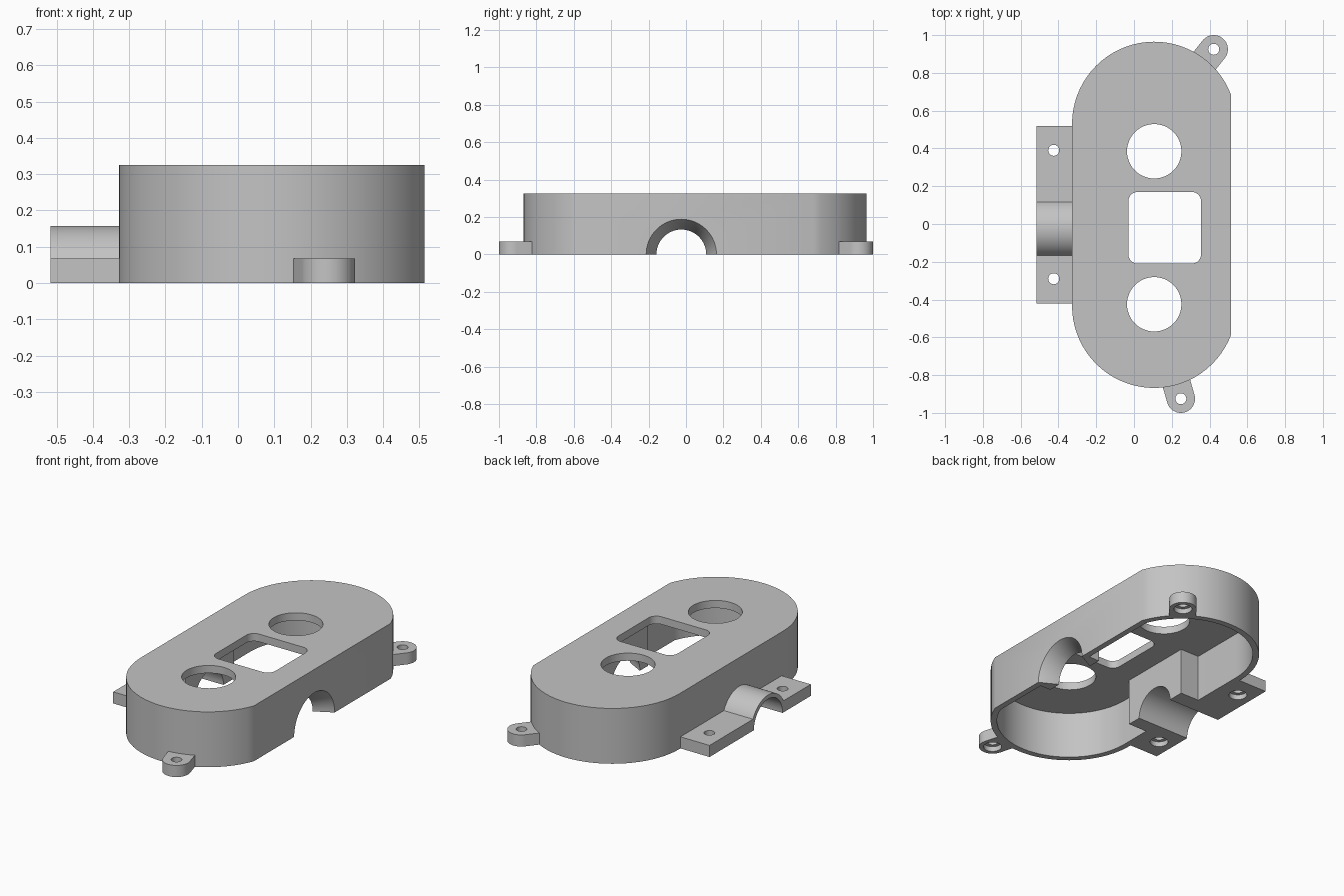
import bpy, bmesh
from math import sin, cos, acos, asin, pi, atan2
from mathutils import Matrix, Vector

old = bpy.data.objects.get("Cube")
if old:
    bpy.data.objects.remove(old, do_unlink=True)

grey = bpy.data.materials.new("plain grey")
grey.use_nodes = True
GREY = (0.55, 0.55, 0.55, 1)
grey.diffuse_color = GREY
grey.node_tree.nodes["Principled BSDF"].inputs["Base Color"].default_value = GREY

CX, Y_BACK, Y_FRONT = 0.107, 0.53, -0.433   # end-arc centres
HEIGHT, ROOF, WALL, RADIUS, FLAT_X = 0.325, 0.045, 0.035, 0.435, 0.514
TUBE_Y, BORE = -0.025, 0.133
TAB = 0.068


def arc(cx, cy, r, a0, a1, n=32):
    return [(cx + r * cos(a0 + (a1 - a0) * i / n),
             cy + r * sin(a0 + (a1 - a0) * i / n)) for i in range(n + 1)]


def prism(name, pts, lo, hi, axis="Z"):
    """Extrude an outline along z, or a (y, z) outline along x."""
    bm = bmesh.new()
    place = (lambda a, b: (a, b, lo)) if axis == "Z" else (lambda a, b: (lo, a, b))
    face = bm.faces.new([bm.verts.new(place(a, b)) for a, b in pts])
    ext = bmesh.ops.extrude_face_region(bm, geom=[face])
    move = Vector((0, 0, hi - lo)) if axis == "Z" else Vector((hi - lo, 0, 0))
    bmesh.ops.translate(bm, vec=move,
                        verts=[v for v in ext["geom"] if isinstance(v, bmesh.types.BMVert)])
    bmesh.ops.recalc_face_normals(bm, faces=bm.faces)
    return to_object(name, bm)


def to_object(name, bm):
    mesh = bpy.data.meshes.new(name)
    bm.to_mesh(mesh)
    bm.free()
    mesh.materials.append(grey)
    obj = bpy.data.objects.new(name, mesh)
    bpy.context.collection.objects.link(obj)
    return obj


def disc(x, y, r, lo, hi):
    return prism("cutter", arc(x, y, r, 0, 2 * pi, 48)[:-1], lo, hi)


def box(name, x0, x1, y0, y1, z0, z1):
    return prism(name, [(x0, y0), (x1, y0), (x1, y1), (x0, y1)], z0, z1)


def cone_x(x0, x1, r0, r1):
    bm = bmesh.new()
    turn = Matrix.Translation(((x0 + x1) / 2, TUBE_Y, 0)) @ Matrix.Rotation(pi / 2, 4, "Y")
    bmesh.ops.create_cone(bm, cap_ends=True, segments=64, radius1=r0, radius2=r1,
                          depth=x1 - x0, matrix=turn)
    return to_object("cutter", bm)


def combine(obj, others, operation="DIFFERENCE"):
    for other in others:
        mod = obj.modifiers.new("cut", "BOOLEAN")
        mod.operation, mod.solver, mod.object = operation, "EXACT", other
        bpy.context.view_layer.objects.active = obj
        bpy.ops.object.modifier_apply(modifier=mod.name)
        bpy.data.objects.remove(other, do_unlink=True)


def finish(obj):
    bpy.ops.object.select_all(action="DESELECT")
    obj.select_set(True)
    bpy.context.view_layer.objects.active = obj
    bpy.ops.object.shade_smooth_by_angle(angle=pi / 6)


def stadium(inset):
    """Rounded outline with one side sliced flat."""
    r = RADIUS - inset
    a = acos((FLAT_X - inset - CX) / r)
    return arc(CX, Y_BACK, r, a, pi) + arc(CX, Y_FRONT, r, pi, 2 * pi - a)


def screw_hole(x, y):
    """Through hole with a wider recess underneath."""
    return [disc(x, y, 0.029, -0.1, 0.2), disc(x, y, 0.05, -0.1, 0.03)]


# Housing: hollow shell, open underneath
housing = prism("housing", stadium(0), 0, HEIGHT)
combine(housing, [prism("cutter", stadium(WALL), -0.1, HEIGHT - ROOF)])

# Inner blocks that carry the bore through both side walls
combine(housing, [
    box("block", -0.31, -0.17, -0.245, 0.205, 0, HEIGHT - ROOF / 2),
    box("block", 0.41, 0.495, -0.235, 0.185, 0, HEIGHT - ROOF / 2)], "UNION")

# Bore, flared mouth, round openings and rounded square window
window = []
for i, (x, y) in enumerate([(0.305, 0.12), (0.02, 0.12), (0.02, -0.16), (0.305, -0.16)]):
    window += arc(x, y, 0.05, i * pi / 2, (i + 1) * pi / 2, 8)
combine(housing, [
    cone_x(-0.6, 0.45, BORE, BORE),
    cone_x(0.412, 0.516, BORE, 0.189),
    disc(CX, 0.385, 0.144, 0.2, 0.4),
    disc(CX, -0.425, 0.144, 0.2, 0.4),
    prism("cutter", window, 0.2, 0.4)])
finish(housing)

# Side clamp: flat flange with an arched saddle
saddle = 0.157
tilt = asin(TAB / saddle)
outline = [(-0.42, 0), (0.52, 0), (0.52, TAB)]
outline += arc(TUBE_Y, 0, saddle, tilt, pi - tilt) + [(-0.42, TAB)]
clamp = prism("side_clamp", outline, -0.517, -0.3, "X")
combine(clamp, [cone_x(-0.6, -0.2, BORE, BORE)]
        + screw_hole(-0.425, 0.39) + screw_hole(-0.425, -0.29))
finish(clamp)

# Screw ears, pointing radially out of the end arcs
for name, x, y, cy in [("back_ear", 0.422, 0.925, Y_BACK),
                       ("front_ear", 0.248, -0.925, Y_FRONT)]:
    a, r = atan2(y - cy, x - CX), 0.075
    root = Vector((CX + 0.412 * cos(a), cy + 0.412 * sin(a)))
    side = Vector((-sin(a), cos(a))) * r
    pts = arc(x, y, r, a - pi / 2, a + pi / 2, 24) + [tuple(root + side), tuple(root - side)]
    ear = prism(name, pts, 0, TAB)
    combine(ear, screw_hole(x, y))
    finish(ear)
